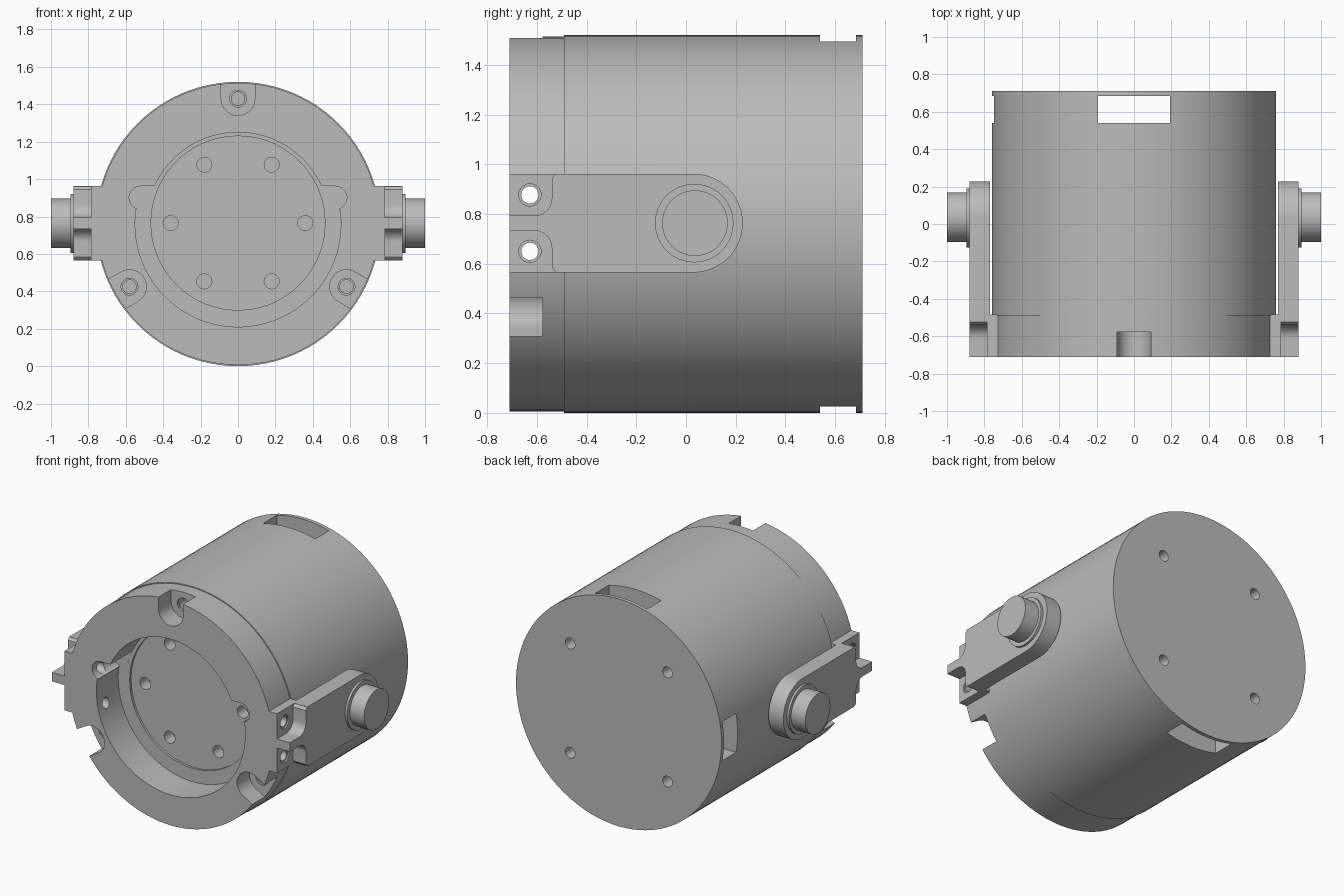
import bpy, bmesh, math

if "Cube" in bpy.data.objects:
    bpy.data.objects.remove(bpy.data.objects["Cube"])

CZ = 0.76  # height of the main axis
gray = bpy.data.materials.new("satin_gray")
gray.diffuse_color = (0.5, 0.5, 0.5, 1)
gray.use_nodes = True
gray.node_tree.nodes["Principled BSDF"].inputs["Base Color"].default_value = gray.diffuse_color


def prism(name, pts, axis, lo, hi):
    """Extrude an outline: (x, z) points along y, (y, z) points along x."""
    bm = bmesh.new()
    rings = []
    for d in (lo, hi):
        rings.append([bm.verts.new((a, d, b) if axis == 'y' else (d, a, b)) for a, b in pts])
    n = len(pts)
    for i in range(n):
        j = (i + 1) % n
        bm.faces.new((rings[0][i], rings[0][j], rings[1][j], rings[1][i]))
    bm.faces.new(rings[0])
    bm.faces.new(rings[1])
    bmesh.ops.recalc_face_normals(bm, faces=bm.faces)
    me = bpy.data.meshes.new(name)
    bm.to_mesh(me)
    bm.free()
    me.materials.append(gray)
    ob = bpy.data.objects.new(name, me)
    bpy.context.collection.objects.link(ob)
    return ob


def arc(a, b, r, start=0, end=360, n=32):
    full = abs(end - start) == 360
    steps = n if full else n + 1
    out = []
    for i in range(steps):
        t = math.radians(start + (end - start) * i / n)
        out.append((a + r * math.cos(t), b + r * math.sin(t)))
    return out


def rect(a0, a1, b0, b1):
    return [(a0, b0), (a1, b0), (a1, b1), (a0, b1)]


def boolean(target, pts, axis, lo, hi, op='DIFFERENCE'):
    tool = prism("tool", pts, axis, min(lo, hi), max(lo, hi))
    mod = target.modifiers.new("bool", 'BOOLEAN')
    mod.operation, mod.solver, mod.object = op, 'EXACT', tool
    bpy.context.view_layer.objects.active = target
    bpy.ops.object.modifier_apply(modifier=mod.name)
    bpy.data.objects.remove(tool, do_unlink=True)


# Main drum with a slightly narrower front collar
body = prism("drum_body", arc(0, CZ, 0.76, n=96), 'y', -0.49, 0.71)
boolean(body, arc(0, CZ, 0.754, n=96), 'y', -0.71, -0.40, 'UNION')

# Side mounting blocks
for s in (-1, 1):
    boolean(body, rect(-0.71, -0.485, 0.565, 0.962), 'x', s * 0.70, s * 0.785, 'UNION')

# Front recess: wider lower arc, narrower upper arc, two side lobes
recess = arc(0, CZ, 0.55, 172, 368, 64) + arc(0, CZ, 0.49, 12, 168, 48)
boolean(body, recess, 'y', -0.8, -0.48)
for s in (-1, 1):
    lobe = [(0.40, 0.838)] + arc(0.52, 0.90, 0.062, -90, 90, 16) + [(0.40, 0.962)]
    boolean(body, [(s * x, z) for x, z in lobe], 'y', -0.8, -0.4805)
boolean(body, arc(0, CZ + 0.005, 0.465, n=72), 'y', -0.6, -0.465)

# Ring of six holes in the recess floor
for k in range(6):
    t = math.radians(60 * k)
    boolean(body, arc(0.36 * math.cos(t), CZ + 0.005 + 0.36 * math.sin(t), 0.04, n=20),
            'y', -0.6, -0.38)

# Three rim notches with screw holes
for deg in (90, 210, 330):
    t = math.radians(deg)
    c, s = math.cos(t), math.sin(t)
    # local outline: u along the radius, v across it
    notch = arc(0.67, 0, 0.09, 90, 270, 20) + [(0.9, -0.09), (0.9, 0.09)]
    boolean(body, [(u * c - v * s, CZ + u * s + v * c) for u, v in notch], 'y', -0.8, -0.578)
    x, z = 0.67 * c, CZ + 0.67 * s
    boolean(body, arc(x, z, 0.045, n=20), 'y', -0.65, -0.565)
    boolean(body, arc(x, z, 0.036, n=20), 'y', -0.65, -0.45)

# Cross-drilled bracket holes with shallow counterbores
for s in (-1, 1):
    for z in (0.877, 0.65):
        boolean(body, arc(-0.628, z, 0.035, n=20), 'x', s * 0.40, s * 0.9)
        boolean(body, arc(-0.628, z, 0.045, n=20), 'x', s * 0.775, s * 0.9)

# Rear slots: one straight through vertically, one in the left side
boolean(body, rect(-0.193, 0.193, -0.1, 1.6), 'y', 0.54, 0.685)
boolean(body, rect(0.54, 0.685, CZ - 0.13, CZ + 0.13), 'x', -0.9, -0.5)

# Four holes in the back plate
for sx in (-1, 1):
    for sz in (-1, 1):
        boolean(body, arc(sx * 0.36, CZ + sz * 0.365, 0.036, n=20), 'y', 0.60, 0.8)

parts = [body]
for s, side in ((-1, "left"), (1, "right")):
    # Side arm with a rounded rear end
    outline = [(-0.71, 0.962), (-0.71, 0.565)] + arc(0.03, 0.7635, 0.1985, -90, 90, 32)
    arm = prism(side + "_arm", outline, 'x', min(s * 0.77, s * 0.88), max(s * 0.77, s * 0.88))
    boolean(arm, rect(-0.8, -0.485, 0.5, 1.0), 'x', s * 0.7, s * 0.785)
    # Rounded screw pockets leaving a thin middle rib
    for m in (-1, 1):
        pocket = ([(-0.8, 0.03)] + arc(-0.61, 0.10, 0.07, -90, 0, 10)
                  + [(-0.54, 0.18), (-0.525, 0.197), (-0.525, 0.3), (-0.8, 0.3)])
        boolean(arm, [(y, 0.7635 + m * z) for y, z in pocket], 'x', s * 0.7, s * 0.95)
    # Pivot collar and pin
    collar = prism(side + "_pivot_collar", arc(0.033, 0.7635, 0.158, n=48), 'x',
                   min(s * 0.87, s * 0.895), max(s * 0.87, s * 0.895))
    pin = prism(side + "_pivot_pin", arc(0.036, 0.7635, 0.132, n=48), 'x',
                min(s * 0.85, s * 1.0), max(s * 0.85, s * 1.0))
    parts += [arm, collar, pin]

# Smooth round walls, crisp edges
bpy.ops.object.select_all(action='DESELECT')
for ob in parts:
    ob.select_set(True)
bpy.context.view_layer.objects.active = body
bpy.ops.object.shade_smooth_by_angle(angle=math.radians(30))
